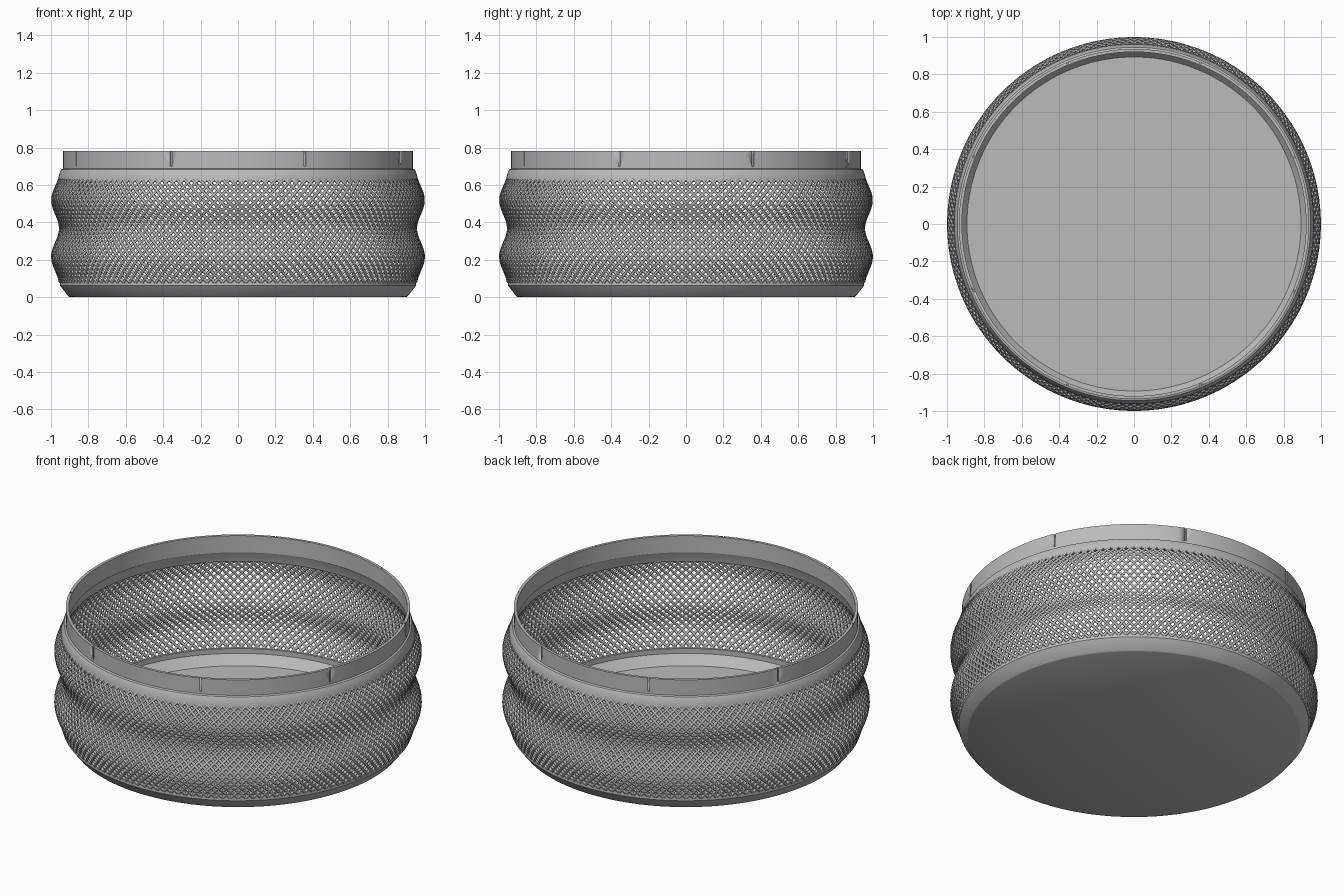
import bpy, bmesh, math

cube = bpy.data.objects.get("Cube")
if cube:
    bpy.data.objects.remove(cube)

steel = bpy.data.materials.new("grey_steel")
steel.use_nodes = True
GREY = (0.5, 0.5, 0.5, 1)
steel.diffuse_color = GREY
steel.node_tree.nodes["Principled BSDF"].inputs["Base Color"].default_value = GREY

SEGMENTS = 144
STRANDS = 144          # strands in each winding direction
WIRE = 0.009
LOW, HIGH = 0.08, 0.63


def select_only(obj):
    bpy.ops.object.select_all(action="DESELECT")
    obj.select_set(True)
    bpy.context.view_layer.objects.active = obj


def finish(name, bm):
    bmesh.ops.recalc_face_normals(bm, faces=bm.faces)
    mesh = bpy.data.meshes.new(name)
    bm.to_mesh(mesh)
    bm.free()
    obj = bpy.data.objects.new(name, mesh)
    bpy.context.collection.objects.link(obj)
    mesh.materials.append(steel)
    select_only(obj)
    bpy.ops.object.shade_smooth_by_angle(angle=math.radians(30))
    return obj


def lathe(name, profile, closed):
    """Spin an (r, z) profile about z; closed joins the last point to the first."""
    bm = bmesh.new()
    verts = [bm.verts.new((r, 0, z)) for r, z in profile]
    edges = [bm.edges.new(pair) for pair in zip(verts, verts[1:])]
    if closed:
        edges.append(bm.edges.new((verts[-1], verts[0])))
    bmesh.ops.spin(bm, geom=verts + edges, axis=(0, 0, 1), cent=(0, 0, 0),
                   angle=math.tau, steps=SEGMENTS, use_duplicate=False)
    bmesh.ops.remove_doubles(bm, verts=bm.verts, dist=0.0001)
    return finish(name, bm)


# Base dish: flat floor, flared side and a short upright lip
lathe("base_dish", [(0, 0), (0.9, 0), (0.907, 0.004), (0.952, 0.062), (0.952, 0.095),
                    (0.937, 0.095), (0.937, 0.066), (0.893, 0.012), (0, 0.012)], False)

# Collar that joins the woven wall to the rim
lathe("upper_collar", [(0.962, 0.615), (0.96, 0.64), (0.952, 0.668), (0.945, 0.682),
                       (0.934, 0.688), (0.92, 0.688), (0.93, 0.668), (0.942, 0.615)], True)

# Upright rim
rim = lathe("rim", [(0.936, 0.68), (0.936, 0.78), (0.92, 0.78), (0.92, 0.68)], True)

# Eight shallow slots around the outside of the rim
bm = bmesh.new()
for i in range(8):
    angle = math.radians(22.5 + 45 * i)
    made = bmesh.ops.create_cube(bm, size=1)["verts"]
    bmesh.ops.scale(bm, verts=made, vec=(0.02, 0.01, 0.1))
    bmesh.ops.translate(bm, verts=made, vec=(0.938, 0, 0.75))
    c, s = math.cos(angle), math.sin(angle)
    for v in made:
        v.co.x, v.co.y = v.co.x * c - v.co.y * s, v.co.x * s + v.co.y * c
cutter = finish("slot_cutter", bm)
cutter.hide_render = True
slots = rim.modifiers.new("slots", "BOOLEAN")
slots.object = cutter
slots.solver = "EXACT"
select_only(rim)
bpy.ops.object.modifier_apply(modifier=slots.name)
bpy.data.objects.remove(cutter)


# Woven wall with two bulges
def wall_radius(z):
    return 0.97 + 0.021 * math.cos(math.tau * (z - 0.215) / 0.3)


# Samples evenly spaced along the wavy wall, two per diamond
fine = 400
heights = [LOW + (HIGH - LOW) * i / fine for i in range(fine + 1)]
lengths = [0]
for a, b in zip(heights, heights[1:]):
    lengths.append(lengths[-1] + math.hypot(b - a, wall_radius(b) - wall_radius(a)))
STEPS = 26
samples = []
for k in range(STEPS + 1):
    target = lengths[-1] * k / STEPS
    samples.append(min(zip(lengths, heights), key=lambda p: abs(p[0] - target))[1])

for name, turn in (("wall_strands_left", 1), ("wall_strands_right", -1)):
    curve = bpy.data.curves.new(name, "CURVE")
    curve.dimensions = "3D"
    curve.bevel_depth = WIRE
    curve.bevel_resolution = 0
    for i in range(STRANDS):
        spline = curve.splines.new("POLY")
        spline.points.add(STEPS)
        for k, z in enumerate(samples):
            angle = math.tau * (i + turn * k / 2) / STRANDS
            r = wall_radius(z)
            spline.points[k].co = (r * math.cos(angle), r * math.sin(angle), z, 1)
    curve.materials.append(steel)
    obj = bpy.data.objects.new(name, curve)
    bpy.context.collection.objects.link(obj)
    select_only(obj)
    bpy.ops.object.convert(target="MESH")
